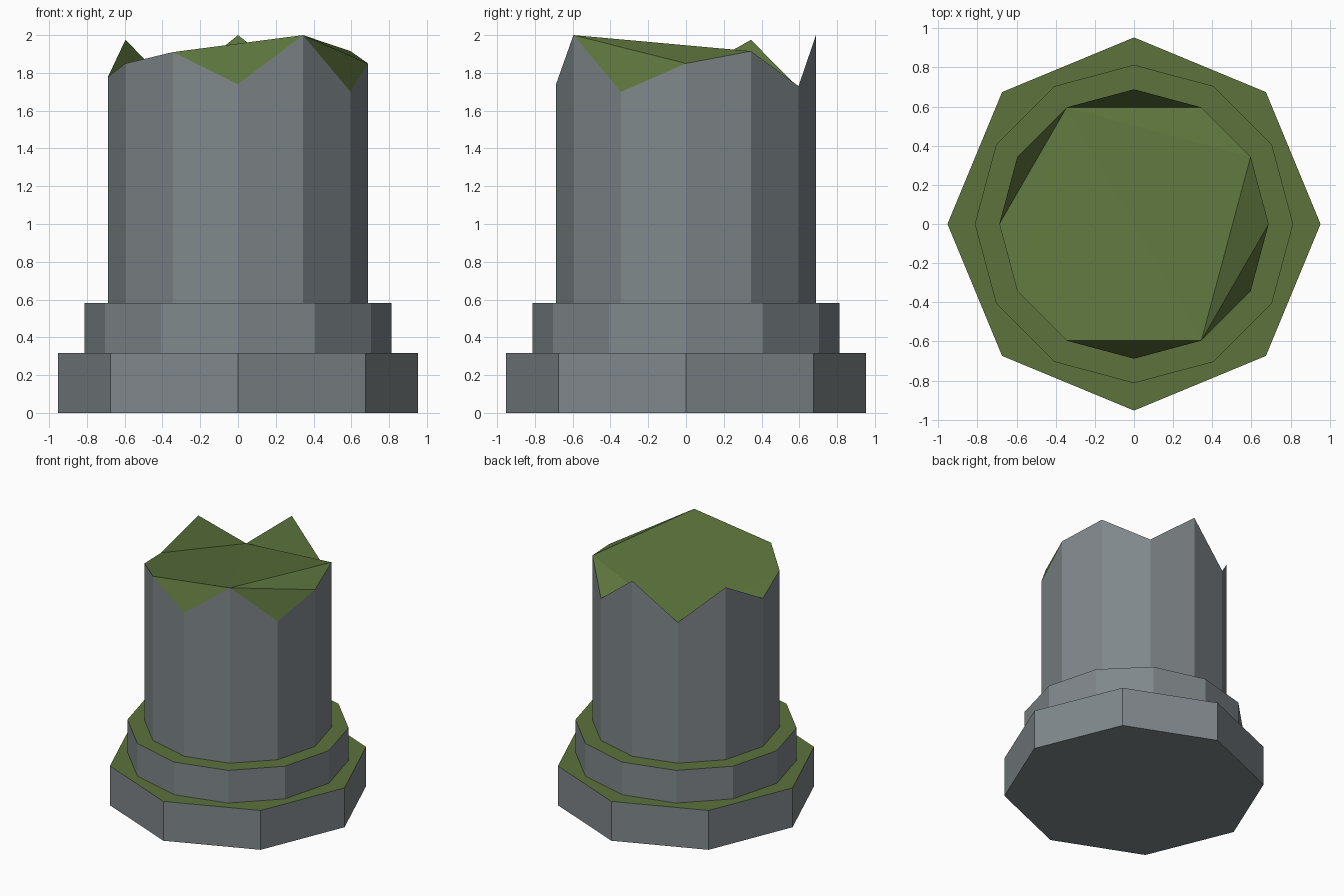
import bpy, bmesh, math

if "Cube" in bpy.data.objects:
    bpy.data.objects.remove(bpy.data.objects["Cube"])


def material(name, rgb):
    m = bpy.data.materials.new(name)
    m.diffuse_color = (*rgb, 1.0)
    m.use_nodes = True
    m.node_tree.nodes["Principled BSDF"].inputs["Base Color"].default_value = m.diffuse_color
    return m


stone = material("grey stone", (0.216, 0.245, 0.258))
moss = material("moss green", (0.107, 0.171, 0.045))


def prism(name, radius, z0, heights, cap=None):
    """Upright prism with one top height per side; cap lists the top faces."""
    n = len(heights)
    bm = bmesh.new()
    ring = [(radius * math.cos(2 * math.pi * i / n),
             radius * math.sin(2 * math.pi * i / n)) for i in range(n)]
    low = [bm.verts.new((x, y, z0)) for x, y in ring]
    top = [bm.verts.new((x, y, h)) for (x, y), h in zip(ring, heights)]
    bm.faces.new(low[::-1])
    for i in range(n):
        j = (i + 1) % n
        bm.faces.new((low[i], low[j], top[j], top[i]))
    for f in cap or [range(n)]:
        bm.faces.new([top[i] for i in f])
    # moss grows on everything that faces up
    bm.normal_update()
    for f in bm.faces:
        f.material_index = 1 if f.normal.z > 0.05 else 0
    me = bpy.data.meshes.new(name)
    bm.to_mesh(me)
    bm.free()
    me.materials.append(stone)
    me.materials.append(moss)
    ob = bpy.data.objects.new(name, me)
    bpy.context.collection.objects.link(ob)
    return ob


# Octagonal plinth and twelve-sided collar
prism("plinth", 0.953, 0.0, [0.318] * 8)
prism("collar", 0.813, 0.318, [0.582] * 12)

# Broken column shaft: jagged rim heights, counter-clockwise from +x
rim = [1.85, 1.915, 1.73, 2.0, 1.72, 1.975, 1.78, 1.85, 1.91, 1.74, 2.0, 1.70]
break_faces = [(2, 3, 4), (4, 5, 6), (8, 9, 10), (10, 11, 0), (10, 0, 1),
               (4, 1, 2), (4, 6, 7), (4, 7, 8), (4, 8, 10), (4, 10, 1)]
prism("broken_shaft", 0.688, 0.582, rim, break_faces)
